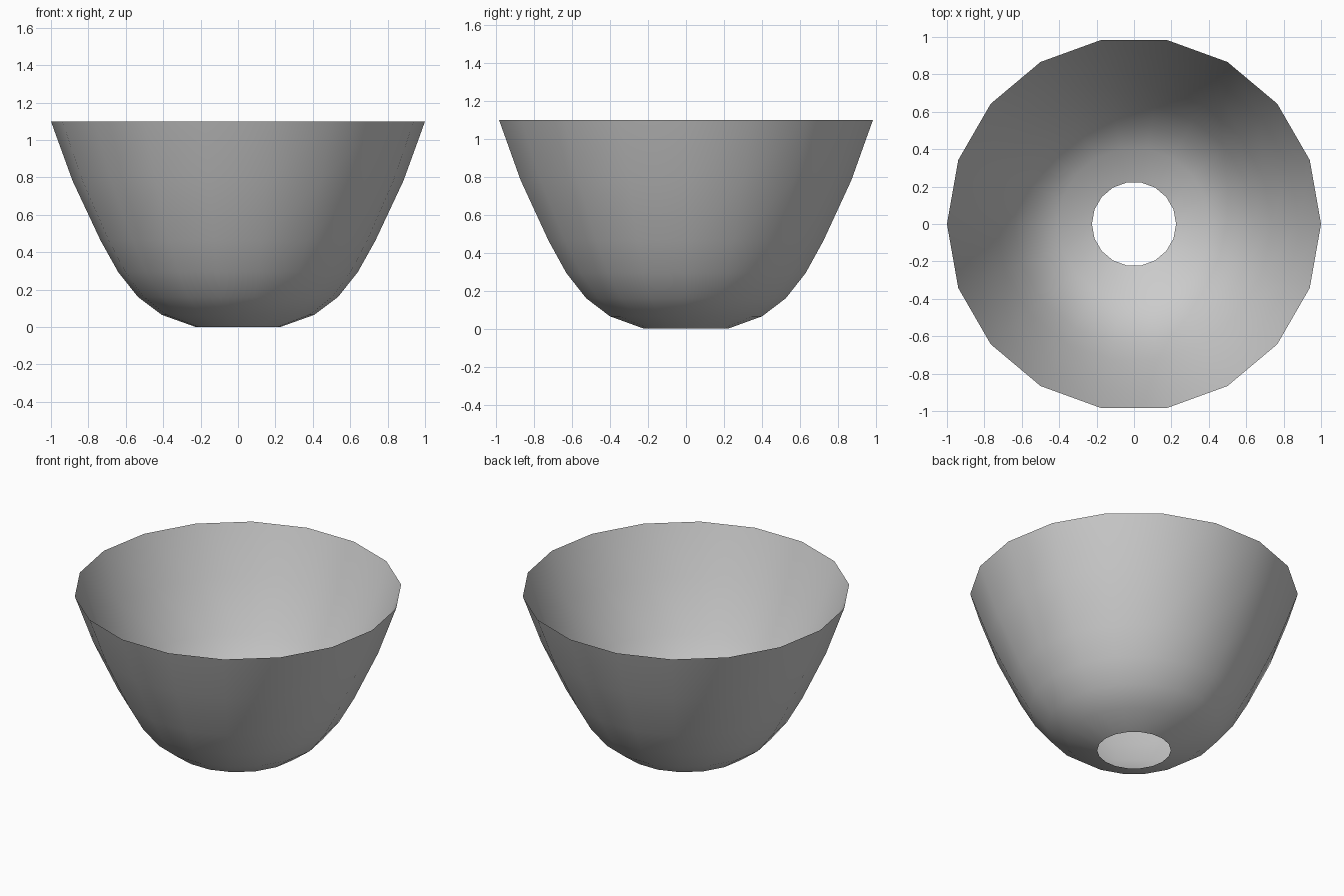
import bpy, bmesh
from math import cos, sin, tau

if "Cube" in bpy.data.objects:
    bpy.data.objects.remove(bpy.data.objects["Cube"])

SIDES = 18
# Bowl profile from the open base hole to the rim: (radius, height)
PROFILE = [(0.225, 0), (0.407, 0.065), (0.534, 0.16), (0.64, 0.293),
           (0.735, 0.463), (0.885, 0.783), (1.0, 1.1)]

# Thin open shell, lathed around z
bm = bmesh.new()
rings = [[bm.verts.new((r * cos(tau * i / SIDES), r * sin(tau * i / SIDES), z))
          for i in range(SIDES)] for r, z in PROFILE]
for low, high in zip(rings, rings[1:]):
    for i in range(SIDES):
        j = (i + 1) % SIDES
        face = bm.faces.new((low[i], low[j], high[j], high[i]))
        face.smooth = True

mesh = bpy.data.meshes.new("bowl")
bm.to_mesh(mesh)
bm.free()
bowl = bpy.data.objects.new("bowl", mesh)
bpy.context.collection.objects.link(bowl)
